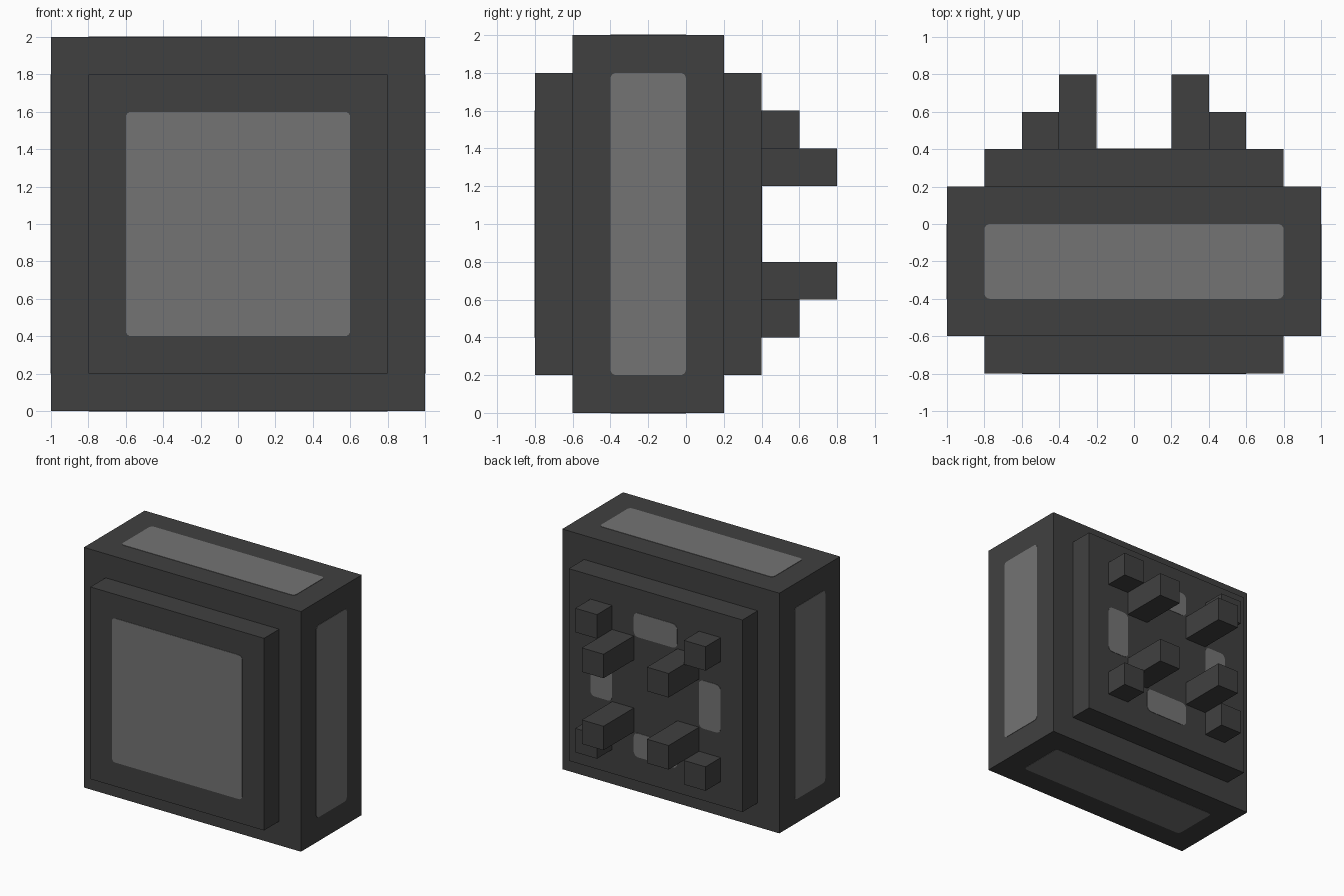
import bpy, bmesh, math
from mathutils import Vector

cube = bpy.data.objects.get("Cube")
if cube:
    bpy.data.objects.remove(cube, do_unlink=True)


def material(name, value):
    m = bpy.data.materials.new(name)
    m.use_nodes = True
    colour = (value, value, value, 1)
    m.diffuse_color = colour
    bsdf = next(n for n in m.node_tree.nodes if n.type == 'BSDF_PRINCIPLED')
    bsdf.inputs["Base Color"].default_value = colour
    bsdf.inputs["Roughness"].default_value = 0.9
    return m


DARK = material("dark grey", 0.051)
LIGHT = material("light grey", 0.174)


def finish(name, bm, mat):
    bmesh.ops.recalc_face_normals(bm, faces=bm.faces)
    mesh = bpy.data.meshes.new(name)
    bm.to_mesh(mesh)
    bm.free()
    mesh.materials.append(mat)
    bpy.context.collection.objects.link(bpy.data.objects.new(name, mesh))


def box(name, lo, hi):
    lo, hi = Vector(lo), Vector(hi)
    bm = bmesh.new()
    bmesh.ops.create_cube(bm, size=1)
    bmesh.ops.scale(bm, vec=hi - lo, verts=bm.verts)
    bmesh.ops.translate(bm, vec=(lo + hi) / 2, verts=bm.verts)
    finish(name, bm, DARK)


def plate(name, centre, half_u, half_v, u, v, radius=0.03, thick=0.003):
    """Thin rounded plate lying on a surface, spanned by axes u and v."""
    centre, u, v = Vector(centre), Vector(u), Vector(v)
    n = u.cross(v)
    bm = bmesh.new()
    verts = []
    for k, (su, sv) in enumerate(((1, 1), (-1, 1), (-1, -1), (1, -1))):
        for s in range(5):
            a = math.radians(90 * k + 22.5 * s)
            verts.append(bm.verts.new(
                centre + u * (su * (half_u - radius) + radius * math.cos(a))
                + v * (sv * (half_v - radius) + radius * math.sin(a))))
    face = bm.faces.new(verts)
    ext = bmesh.ops.extrude_face_region(bm, geom=[face], use_keep_orig=True)
    moved = [g for g in ext["geom"] if isinstance(g, bmesh.types.BMVert)]
    bmesh.ops.translate(bm, vec=n * thick, verts=moved)
    finish(name, bm, LIGHT)


X, Y, Z = Vector((1, 0, 0)), Vector((0, 1, 0)), Vector((0, 0, 1))

# Main block with a raised panel on front and back
box("body", (-1, -0.6, 0), (1, 0.2, 2))
box("front_panel", (-0.8, -0.8, 0.2), (0.8, -0.6, 1.8))
box("back_panel", (-0.8, 0.2, 0.2), (0.8, 0.4, 1.8))

# Stepped pegs on the back, one pair per quadrant
for sx, side in ((1, "left"), (-1, "right")):
    for sz, level in ((1, "upper"), (-1, "lower")):
        for kind, a, depth in (("long", 0.2, 0.8), ("short", 0.4, 0.6)):
            xs = sorted((sx * a, sx * (a + 0.2)))
            zs = sorted((1 + sz * a, 1 + sz * (a + 0.2)))
            box(f"{level}_{side}_{kind}_peg",
                (xs[0], 0.4, zs[0]), (xs[1], depth, zs[1]))

# Light inlays on the front, sides, top and bottom
plate("front_inlay", (0, -0.8, 1), 0.6, 0.6, X, Z)
plate("left_inlay", (1, -0.2, 1), 0.2, 0.8, Y, Z)
plate("right_inlay", (-1, -0.2, 1), 0.2, 0.8, -Y, Z)
plate("top_inlay", (0, -0.2, 2), 0.8, 0.2, X, Y)
# The bottom inlay keeps its outer face on the ground plane
plate("bottom_inlay", (0, -0.2, 0), 0.8, 0.2, -X, Y, thick=0.002)

# Four small inlays around the middle of the back
for s, side, level in ((1, "left", "upper"), (-1, "right", "lower")):
    plate(f"back_{level}_inlay", (0, 0.4, 1 + 0.5 * s), 0.2, 0.1, -X, Z, 0.04)
    plate(f"back_{side}_inlay", (0.5 * s, 0.4, 1), 0.1, 0.2, -X, Z, 0.04)
